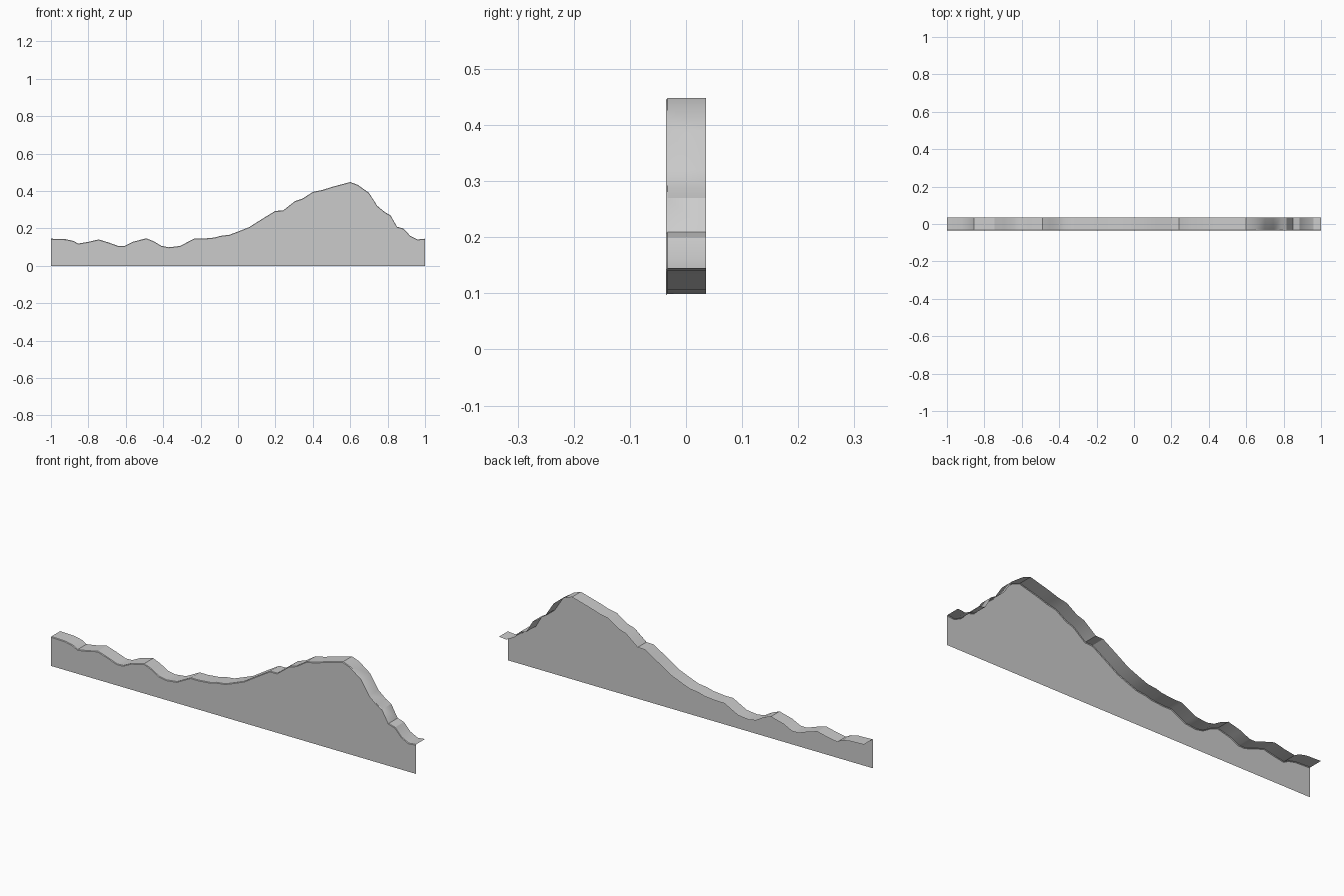
import bpy, bmesh

if "Cube" in bpy.data.objects:
    bpy.data.objects.remove(bpy.data.objects["Cube"])

# Ridge outline, left to right (x, z)
RIDGE = [(-1, .145), (-.92, .142), (-.88, .133), (-.855, .119), (-.8, .128), (-.745, .141),
         (-.69, .124), (-.64, .106), (-.605, .107), (-.56, .129), (-.49, .147),
         (-.45, .131), (-.41, .107), (-.37, .099), (-.31, .106), (-.235, .145),
         (-.19, .145), (-.125, .151), (-.095, .160), (-.045, .166), (0, .183),
         (.06, .207), (.125, .248), (.2, .294), (.24, .295), (.305, .346),
         (.345, .359), (.4, .395), (.45, .405), (.5, .421), (.6, .448),
         (.64, .433), (.7, .390), (.745, .320), (.785, .287), (.815, .270),
         (.85, .209), (.885, .199), (.92, .161), (.96, .141), (1, .145)]
HALF = .036
LIP = .003


def build(name, strips, cap=False):
    """Loft rows of ridge points; each row is (y, z drop)."""
    bm = bmesh.new()
    rows = [[bm.verts.new((x, y, z - drop)) for x, z in RIDGE] for y, drop in strips]
    for a, b in zip(rows, rows[1:]):
        for i in range(len(a) - 1):
            bm.faces.new((a[i], a[i + 1], b[i + 1], b[i]))
    if cap:  # flat face straight down to the ground
        base = [bm.verts.new((x, strips[0][0], 0)) for x in (-1, 1)]
        bm.faces.new([base[0], base[1]] + rows[0][::-1])
    me = bpy.data.meshes.new(name)
    bm.to_mesh(me)
    bm.free()
    ob = bpy.data.objects.new(name, me)
    bpy.context.collection.objects.link(ob)
    return ob


# Flat front sheet
build("hill_face", [(-HALF, LIP)], cap=True)

# Narrow sloped lip and top ribbon running back from the sheet
ribbon = build("hill_top", [(-HALF, LIP), (-HALF + LIP, 0), (HALF, 0)])
bpy.context.view_layer.objects.active = ribbon
ribbon.select_set(True)
bpy.ops.object.shade_smooth_by_angle(angle=0.52)
